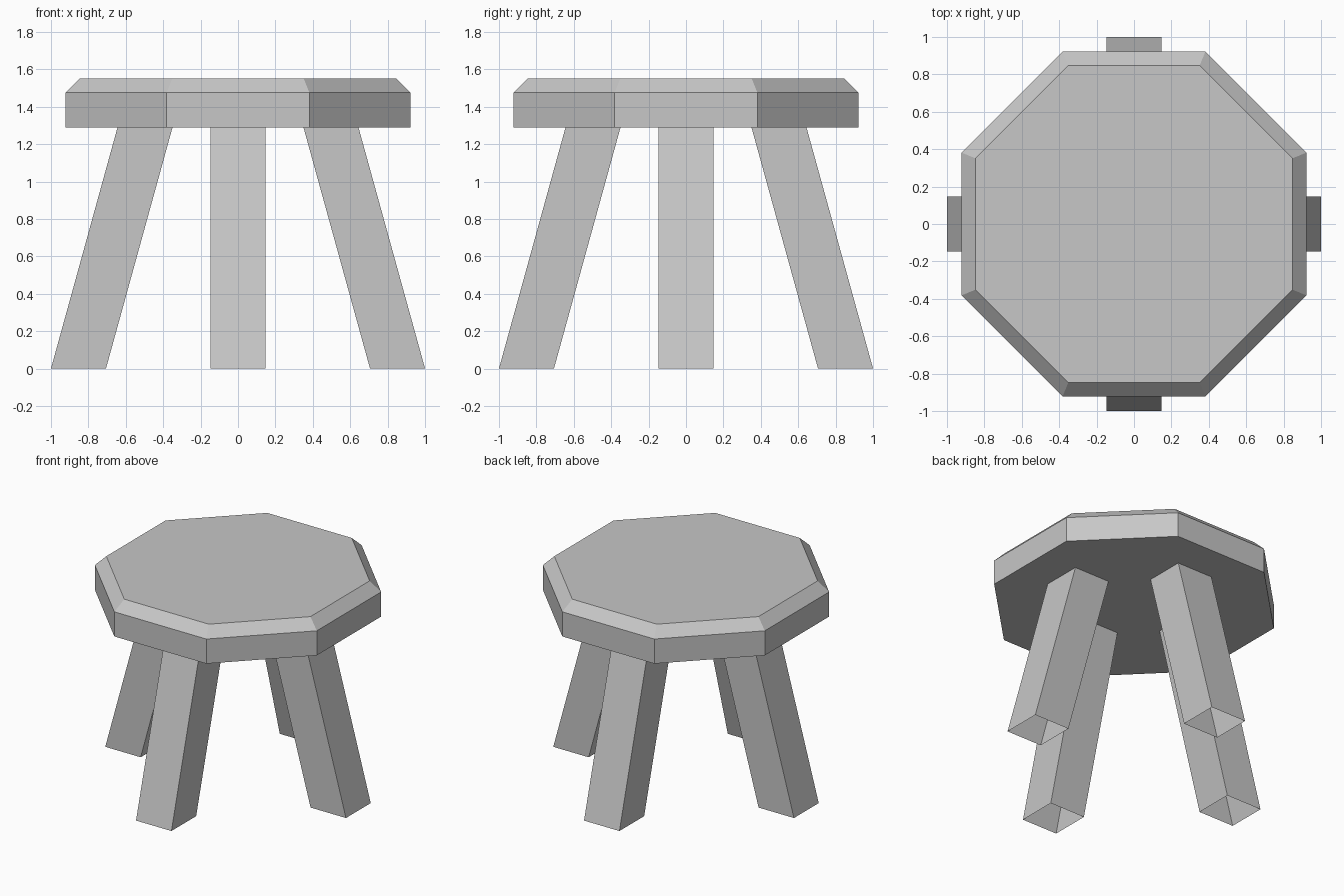
import bpy
import bmesh
from math import cos, pi, radians
from mathutils import Matrix

cube = bpy.data.objects.get("Cube")
if cube:
    bpy.data.objects.remove(cube, do_unlink=True)

SEAT_BOTTOM, RIM_TOP, SEAT_TOP = 1.29, 1.475, 1.55
RIM_APOTHEM, TOP_APOTHEM = 0.922, 0.848
LEG_HALF, FOOT_CENTRE, LEG_TOP_CENTRE = 0.147, 0.853, 0.497

grey = bpy.data.materials.new("plain_grey")
grey.use_nodes = True
grey.diffuse_color = (0.57, 0.57, 0.57, 1)
grey.node_tree.nodes["Principled BSDF"].inputs["Base Color"].default_value = grey.diffuse_color


def add_object(name, bm):
    bmesh.ops.recalc_face_normals(bm, faces=bm.faces)
    mesh = bpy.data.meshes.new(name)
    bm.to_mesh(mesh)
    bm.free()
    mesh.materials.append(grey)
    obj = bpy.data.objects.new(name, mesh)
    bpy.context.collection.objects.link(obj)
    return obj


def loft(bm, rings):
    """Join successive rings of vertices with quads."""
    for low, high in zip(rings, rings[1:]):
        n = len(low)
        for i in range(n):
            j = (i + 1) % n
            bm.faces.new((low[i], low[j], high[j], high[i]))


def polygon_ring(bm, sides, apothem, z, x=0):
    """Regular ring with flat sides facing the axes."""
    spin = Matrix.Rotation(pi / sides, 3, "Z")
    radius = apothem / cos(pi / sides)
    verts = []
    for i in range(sides):
        p = Matrix.Rotation(2 * pi * i / sides, 3, "Z") @ spin @ Matrix.Identity(3).col[0]
        verts.append(bm.verts.new((p.x * radius + x, p.y * radius, z)))
    return verts


# Octagonal seat with a chamfered upper rim
bm = bmesh.new()
rings = [polygon_ring(bm, 8, a, z) for a, z in (
    (RIM_APOTHEM, SEAT_BOTTOM), (RIM_APOTHEM, RIM_TOP), (TOP_APOTHEM, SEAT_TOP))]
loft(bm, rings)
bm.faces.new(rings[0])
bm.faces.new(rings[-1])
add_object("seat", bm)

# Four splayed square legs, hollow at the foot
for name, angle in (("left_leg", 0), ("back_leg", 90), ("right_leg", 180), ("front_leg", 270)):
    bm = bmesh.new()
    loft(bm, [polygon_ring(bm, 4, LEG_HALF, 0, FOOT_CENTRE),
              polygon_ring(bm, 4, LEG_HALF, SEAT_BOTTOM, LEG_TOP_CENTRE)])
    leg = add_object(name, bm)
    leg.data.transform(Matrix.Rotation(radians(angle), 4, "Z"))
